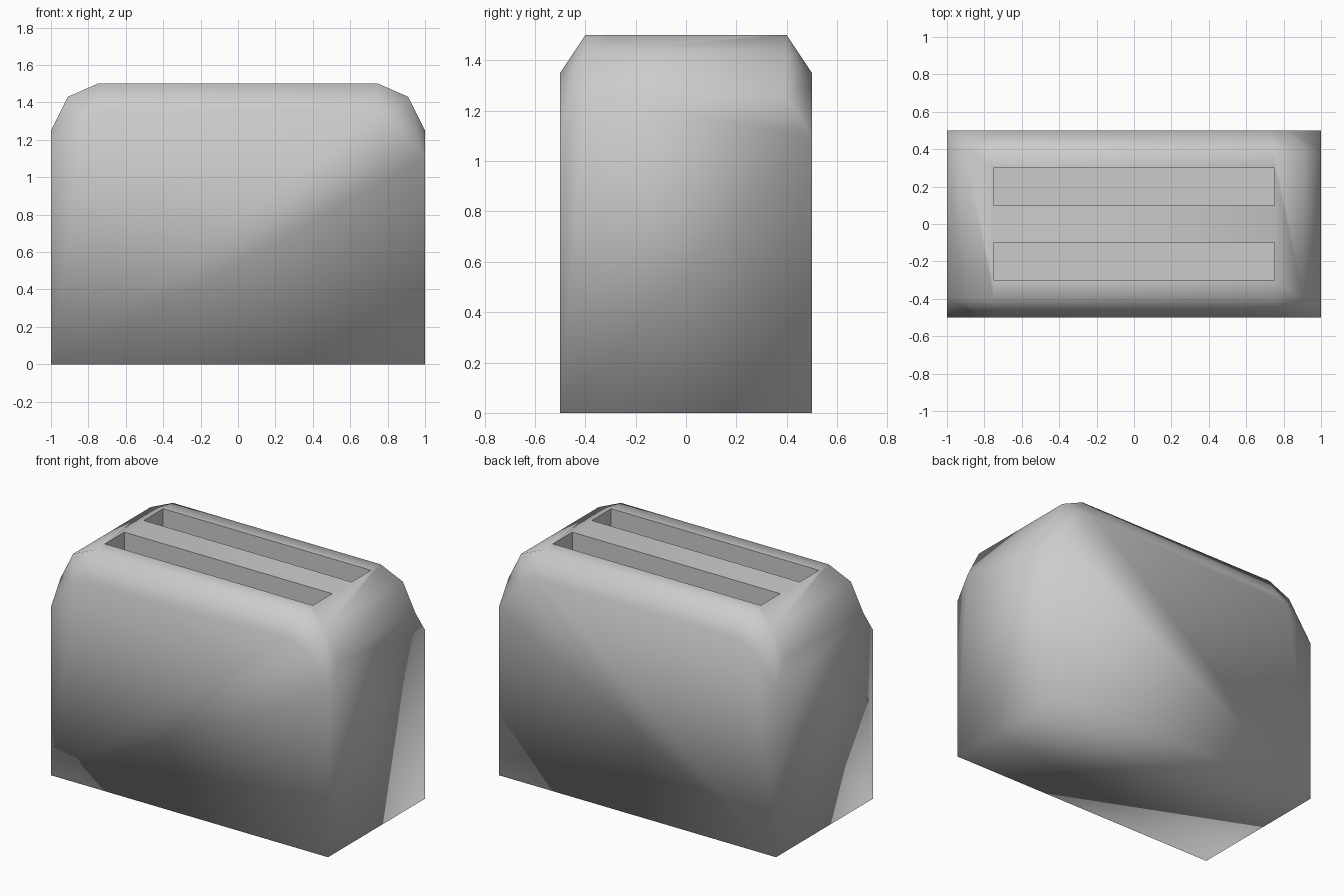
import bpy, bmesh

if "Cube" in bpy.data.objects:
    bpy.data.objects.remove(bpy.data.objects["Cube"])

# Half outlines of the shoulder (x, z): full size at y = 0.4, tucked in at y = 0.5
OUTER = [(1.0, 1.25), (0.91, 1.43), (0.75, 1.5)]
INNER = [(1.0, 1.1), (0.82, 1.31), (0.72, 1.35)]


def arch(bm, half, y):
    """Vertices of a mirrored arch running from +x over the top to -x."""
    pts = half + [(-x, z) for x, z in reversed(half)]
    return [bm.verts.new((x, y, z)) for x, z in pts]


def to_object(bm, name):
    bmesh.ops.recalc_face_normals(bm, faces=bm.faces)
    mesh = bpy.data.meshes.new(name)
    bm.to_mesh(mesh)
    bm.free()
    obj = bpy.data.objects.new(name, mesh)
    bpy.context.collection.objects.link(obj)
    return obj


# Toaster body: chamfered arch on a square base
bm = bmesh.new()
rows = [arch(bm, h, y) for h, y in
        ((INNER, -0.5), (OUTER, -0.4), (OUTER, 0.4), (INNER, 0.5))]
for a, b in zip(rows, rows[1:]):
    for i in range(len(a) - 1):
        bm.faces.new((a[i], a[i + 1], b[i + 1], b[i]))
base = {(x, y): bm.verts.new((x, y * 0.5, 0)) for x in (1, -1) for y in (-1, 1)}
bm.faces.new(rows[0] + [base[-1, -1], base[1, -1]])             # front
bm.faces.new(rows[3] + [base[-1, 1], base[1, 1]])               # back
for x, i in ((1, 0), (-1, -1)):                                 # sides
    bm.faces.new([base[x, -1]] + [r[i] for r in rows] + [base[x, 1]])
bm.faces.new([base[1, -1], base[-1, -1], base[-1, 1], base[1, 1]])
body = to_object(bm, "toaster_body")

# Two bread slots cut into the top
bm = bmesh.new()
for y in (-0.2, 0.2):
    cube = bmesh.ops.create_cube(bm, size=1)["verts"]
    bmesh.ops.scale(bm, vec=(1.5, 0.2, 1.2), verts=cube)
    bmesh.ops.translate(bm, vec=(0, y, 1.1), verts=cube)
cutter = to_object(bm, "slot_cutter")
cutter.hide_render = True

mod = body.modifiers.new("slots", "BOOLEAN")
mod.operation = "DIFFERENCE"
mod.solver = "EXACT"
mod.object = cutter
bpy.context.view_layer.objects.active = body
body.select_set(True)
bpy.ops.object.modifier_apply(modifier=mod.name)
bpy.data.objects.remove(cutter)

# Smooth shell, flat slot walls
for p in body.data.polygons:
    c = p.center
    in_slot = abs(c.x) < 0.76 and abs(c.y) < 0.31 and 0.3 < c.z < 1.49
    p.use_smooth = not in_slot
